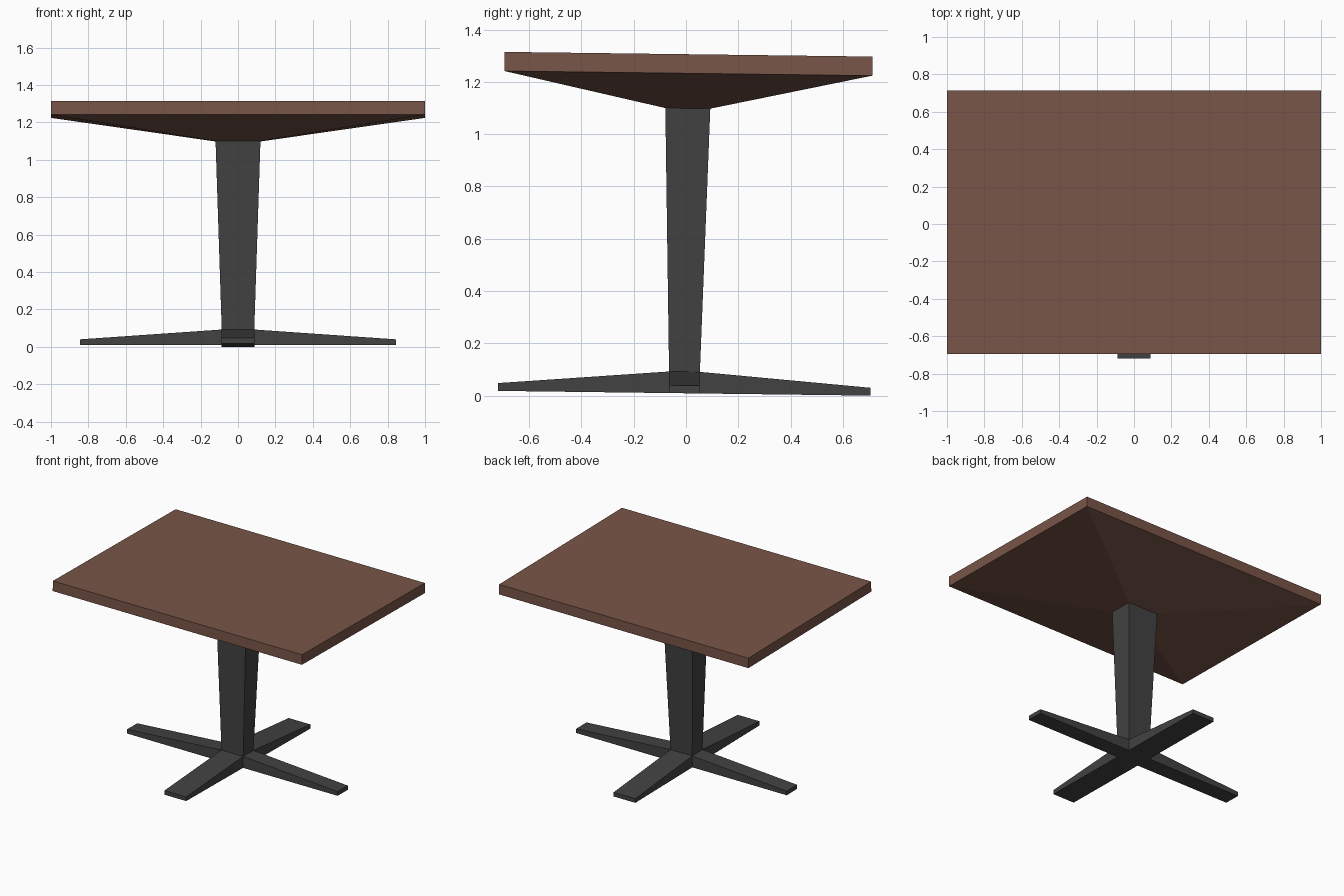
import bpy, bmesh
from mathutils import Matrix

if "Cube" in bpy.data.objects:
    bpy.data.objects.remove(bpy.data.objects["Cube"])

# The whole table leans very slightly about the x axis
TILT = Matrix.Translation((0, -0.007, 0)) @ Matrix.Rotation(-0.0127, 4, 'X')
BASE, HUB, TIP = 0.009, 0.0915, 0.039   # foot underside, hub top, foot tip top
HX, HY = 0.087, 0.059                   # post half widths at the hub


def material(name, rgb):
    m = bpy.data.materials.new(name)
    m.diffuse_color = (*rgb, 1)
    m.use_nodes = True
    m.node_tree.nodes["Principled BSDF"].inputs["Base Color"].default_value = m.diffuse_color
    return m


brown = material("brown wood", (0.191, 0.091, 0.065))
grey = material("dark grey metal", (0.0545, 0.0545, 0.0545))


def loft(name, rings, mat):
    """Join rectangular rings (x0, x1, y0, y1, z) into a closed solid."""
    bm = bmesh.new()
    loops = [[bm.verts.new(p) for p in
              ((x0, y0, z), (x1, y0, z), (x1, y1, z), (x0, y1, z))]
             for x0, x1, y0, y1, z in rings]
    bm.faces.new(loops[0][::-1])
    bm.faces.new(loops[-1])
    for a, b in zip(loops, loops[1:]):
        for i in range(4):
            j = (i + 1) % 4
            bm.faces.new((a[i], a[j], b[j], b[i]))
    finish(name, bm, mat)


def finish(name, bm, mat):
    bmesh.ops.recalc_face_normals(bm, faces=bm.faces)
    bm.transform(TILT)
    me = bpy.data.meshes.new(name)
    bm.to_mesh(me)
    bm.free()
    me.materials.append(mat)
    bpy.context.collection.objects.link(bpy.data.objects.new(name, me))


def foot_bar(name, length, inner, width, along_y):
    """Flat-bottomed bar with a raised middle, extruded sideways."""
    profile = [(-length, BASE), (length, BASE), (length, TIP),
               (inner, HUB), (-inner, HUB), (-length, TIP)]
    bm = bmesh.new()
    face = bm.faces.new([bm.verts.new((u, -width, z)) for u, z in profile])
    ext = bmesh.ops.extrude_face_region(bm, geom=[face])
    moved = [v for v in ext['geom'] if isinstance(v, bmesh.types.BMVert)]
    bmesh.ops.translate(bm, verts=moved, vec=(0, 2 * width, 0))
    if along_y:
        bm.transform(Matrix.Rotation(1.5707963, 4, 'Z'))
    finish(name, bm, mat=grey)


# Table top: slab with an underside that slopes down to the post
loft("table_top", [(-0.12, 0.12, -0.086, 0.086, 1.099),
                   (-1, 1, -0.704, 0.704, 1.233),
                   (-1, 1, -0.704, 0.704, 1.306)], brown)

# Tapered post
loft("post", [(-HX, HX, -HY, HY, HUB),
              (-0.12, 0.12, -0.086, 0.086, 1.099)], grey)

# Crossed feet
foot_bar("side_feet", 0.845, HX, HY, False)
foot_bar("front_back_feet", 0.712, HY, HX, True)
